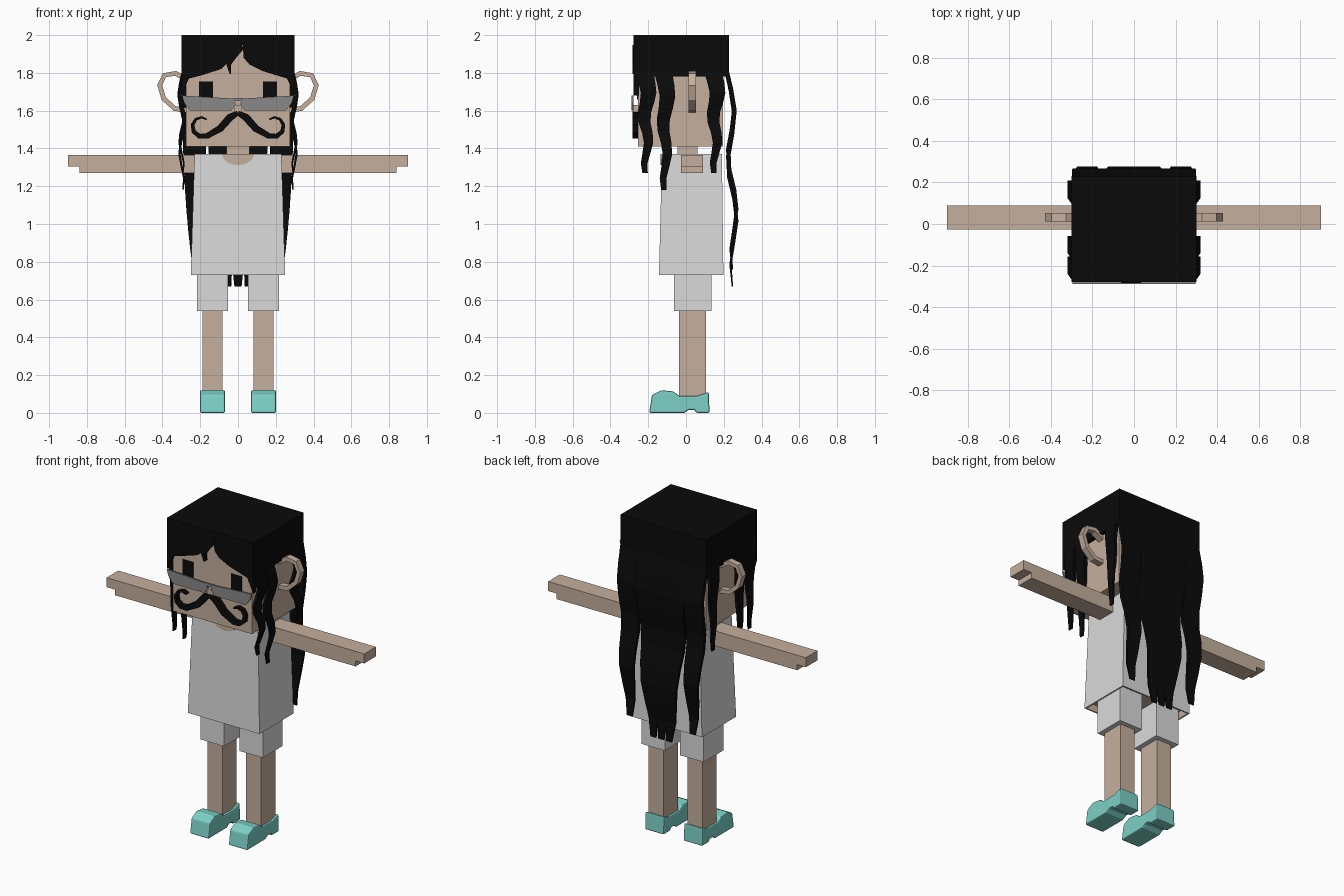
import bpy
import bmesh
from math import sin, cos, pi
from mathutils import Vector

if "Cube" in bpy.data.objects:
    bpy.data.objects.remove(bpy.data.objects["Cube"], do_unlink=True)


def material(name, red, green, blue):
    mat = bpy.data.materials.new(name)
    mat.use_nodes = True
    mat.diffuse_color = (red, green, blue, 1)
    shader = next(node for node in mat.node_tree.nodes if node.type == "BSDF_PRINCIPLED")
    shader.inputs["Base Color"].default_value = mat.diffuse_color
    return mat


skin = material("skin", .56, .43, .34)
black = material("black hair", .003, .003, .003)
cloth = material("light grey cloth", .7, .7, .7)
turquoise = material("turquoise shoe", .2, .63, .57)
grey = material("grey lens", .25, .25, .25)


def loft(name, rings, mat):
    """Skin a list of equal-sized point rings and cap both ends."""
    bm = bmesh.new()
    loops = [[bm.verts.new(point) for point in ring] for ring in rings]
    count = len(loops[0])
    for lower, upper in zip(loops, loops[1:]):
        for i in range(count):
            j = (i + 1) % count
            bm.faces.new((lower[i], lower[j], upper[j], upper[i]))
    bm.faces.new(loops[0])
    bm.faces.new(loops[-1])
    bmesh.ops.recalc_face_normals(bm, faces=bm.faces)
    mesh = bpy.data.meshes.new(name)
    bm.to_mesh(mesh)
    bm.free()
    mesh.materials.append(mat)
    part = bpy.data.objects.new(name, mesh)
    bpy.context.scene.collection.objects.link(part)
    return part


def rectangle(x_range, y_range, z):
    (left, right), (front, back) = x_range, y_range
    return [(left, front, z), (right, front, z), (right, back, z), (left, back, z)]


def box(name, x_range, y_range, z_range, mat):
    return loft(name, [rectangle(x_range, y_range, z) for z in z_range], mat)


def plate(name, outline, y_range, mat):
    """Extrude an outline given in x and z along y."""
    return loft(name, [[(x, y, z) for x, z in outline] for y in y_range], mat)


def ribbon(name, path, y_range, mat):
    """Follow a path of x, z and half width, square across its direction."""
    points = [Vector((x, z)) for x, z, width in path]
    front, back = y_range
    last = len(points) - 1
    rings = []
    for i, point in enumerate(points):
        along = (points[min(i + 1, last)] - points[max(i - 1, 0)]).normalized()
        across = Vector((-along.y, along.x)) * path[i][2]
        a, b = point + across, point - across
        rings.append([(a.x, front, a.y), (b.x, front, b.y),
                      (b.x, back, b.y), (a.x, back, a.y)])
    return loft(name, rings, mat)


def lock(name, root, tip, half_width, half_depth, wave, fade):
    """Wavy strand of hair that narrows from root to tip."""
    rings = []
    steps = 10
    for step in range(steps + 1):
        t = step / steps
        centre = Vector(root).lerp(Vector(tip), t) + Vector(wave) * cos(13 * (t - .2))
        taper = 1 - .7 * t ** fade
        w, d = half_width * taper, half_depth * taper
        rings.append(rectangle((centre.x - w, centre.x + w),
                               (centre.y - d, centre.y + d), centre.z))
    return loft(name, rings, black)


# Head, neck and nose
box("head", (-.275, .275), (-.255, .195), (1.41, 1.97), skin)
box("neck", (-.06, .06), (-.045, .06), (1.34, 1.43), skin)
box("nose", (-.02, .02), (-.28, -.25), (1.59, 1.63), skin)

# Shirt: tapered block with a hollow skin-coloured underside
hem = .73
shirt = loft("shirt", [
    rectangle((-.235, .235), (-.13, .185), hem + .04),
    rectangle((-.24, .24), (-.135, .19), hem),
    rectangle((-.25, .25), (-.143, .198), hem),
    rectangle((-.23, .23), (-.127, .19), 1.37)], cloth)
shirt.data.materials.append(skin)
corners = shirt.data.vertices
for face in shirt.data.polygons:
    inside = all(abs(corners[v].co.x) < .245 for v in face.vertices)
    face.material_index = int(inside and face.center.z < 1)

# Scooped neckline: half an ellipse
scoop = [pi * step / 8 for step in range(9)]
plate("neckline", [(.085 * cos(a), 1.37 - .058 * sin(a)) for a in scoop],
      (-.134, -.126), skin)

# Cap of hair, fringe with its parting, and a loose curl
box("hair_cap", (-.3, .3), (-.25, .2275), (1.78, 2), black)
plate("fringe", [(-.3, 2), (-.3, 1.68), (-.26, 1.77), (-.2, 1.785), (-.09, 1.82),
                 (-.03, 1.88), (.025, 1.95), (.03, 1.88), (.06, 1.845), (.13, 1.81),
                 (.26, 1.77), (.3, 1.68), (.3, 2)], (-.278, -.248), black)
ribbon("fringe_curl", [(.026, 1.94, .012), (-.02, 1.89, .014),
                       (-.05, 1.845, .013), (-.04, 1.795, .004)], (-.283, -.254), black)

# Long wavy locks down the back, the outer ones shorter and spread wider
for i in range(-2, 3):
    outer = abs(i) == 2
    root = (.118 * i, .23, 1.82)
    tip = (.11 * i, .257, .76) if outer else (.055 * i, .257, .67)
    lock(f"back_lock_{i + 3}", root, tip, .064, .012, (0, .02, 0), 3)

# Bridge of the glasses
glasses_depth = (-.288, -.279)
box("glasses_bridge", (-.03, .03), glasses_depth, (1.65, 1.666), grey)

for s, side in ((1, "left"), (-1, "right")):
    def flip(path):
        return [(s * x, *rest) for x, *rest in path]

    def side_box(name, inner, outer, y_range, z_range, mat):
        return box(f"{side}_{name}", sorted((s * inner, s * outer)), y_range, z_range, mat)

    # Arm with a stepped hand end
    plate(f"{side}_arm", flip([(.2, 1.27), (.84, 1.27), (.84, 1.305), (.9, 1.305),
                               (.9, 1.365), (.2, 1.365)]), (-.026, .09), skin)

    # Shorts and bare leg
    side_box("shorts_leg", .053, .218, (-.063, .135), (.54, .79), cloth)
    side_box("leg", .083, .188, (-.037, .105), (.07, .56), skin)

    # Slip-on shoe with raised toe, dipped opening and heel
    profile = [(-.195, 0), (-.01, 0), (.015, .016), (.045, .016), (.055, 0), (.125, 0),
               (.12, .11), (.06, .09), (-.035, .09), (-.07, .114), (-.13, .12), (-.18, .095)]
    shoe = loft(f"{side}_shoe", [[(s * x, y, z) for y, z in profile] for x in (.069, .201)],
                turquoise)
    bevel = shoe.modifiers.new("soft_edges", "BEVEL")
    bevel.width = .008
    bevel.segments = 2
    bevel.limit_method = "ANGLE"
    bevel.angle_limit = .9

    # Open ring ear: leaning ellipse whose ends sink into the head
    sweep = [pi * (.8 - .23 * step) for step in range(7)]
    ribbon(f"{side}_ear", flip([(.32 + .09 * cos(a) + .03 * sin(a), 1.7 + .1 * sin(a), .013)
                                for a in sweep]), (.012, .052), skin)

    # Eye and lens
    side_box("eye", .132, .207, (-.26, -.253), (1.66, 1.755), black)
    plate(f"{side}_lens", flip([(.296, 1.68), (.026, 1.664), (.01, 1.632), (.037, 1.6),
                                (.254, 1.6), (.286, 1.643)]), glasses_depth, grey)

    # Half of the moustache, ending in a thinning curl
    whisker = [(0, 1.588, .012), (.042, 1.565, .02), (.095, 1.505, .019)]
    for step in range(7):
        angle, radius = .7 * step - 2, .06 - .003 * step
        whisker.append((.19 + radius * cos(angle), 1.52 + radius * sin(angle),
                        .015 - .0018 * step))
    ribbon(f"{side}_moustache", flip(whisker), (-.284, -.252), black)

    # Hanging locks in front of and behind the ear
    for name, y, tip_z in (("front", -.21, 1.27), ("middle", -.11, 1.18), ("rear", .155, 1.27)):
        lock(f"{side}_{name}_lock", (s * .298, y, 1.8), (s * .298, y, tip_z),
             .012, .048, (s * .012, .012, 0), 1)
